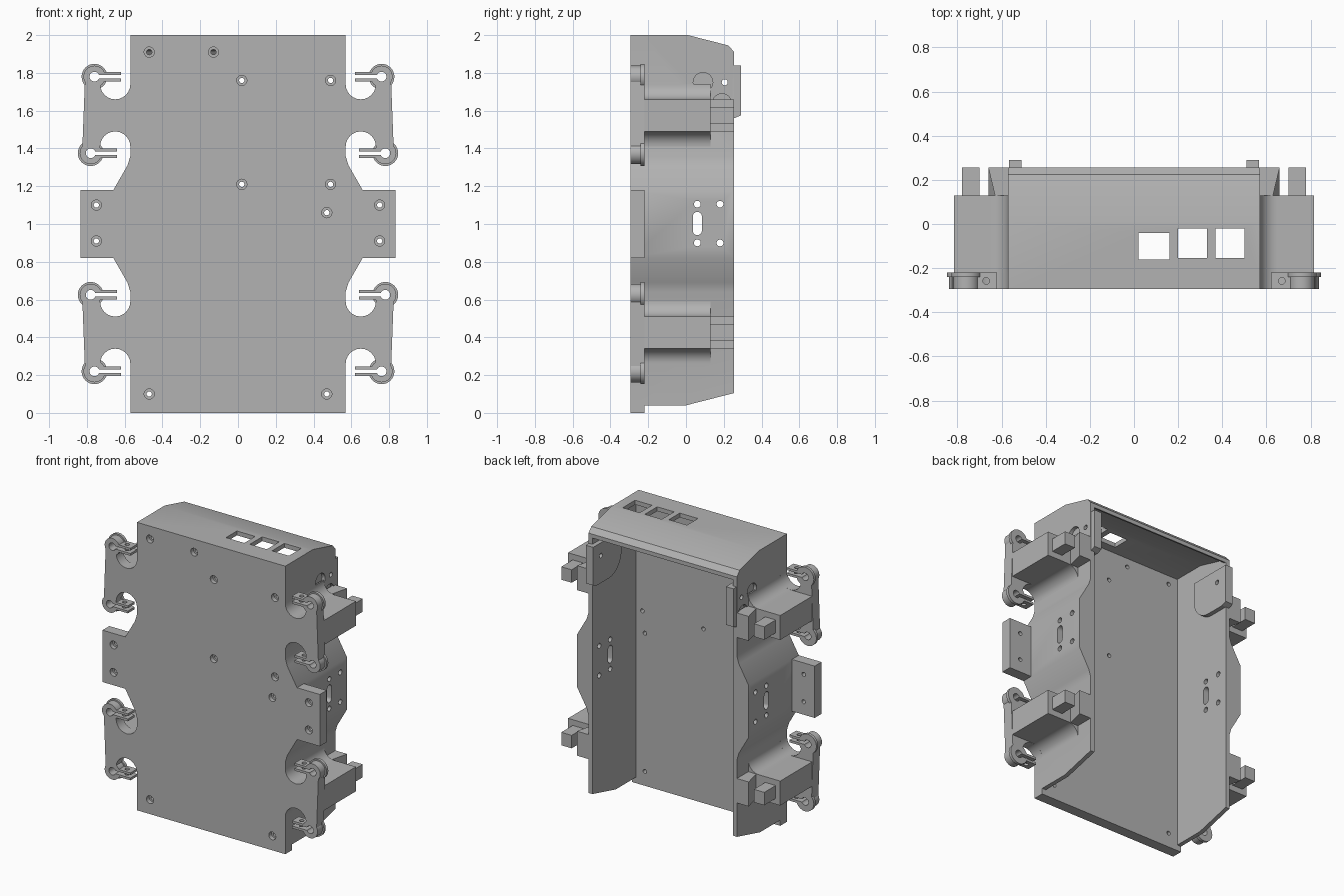
import bpy, bmesh, math
from mathutils import Vector

if "Cube" in bpy.data.objects:
    bpy.data.objects.remove(bpy.data.objects["Cube"], do_unlink=True)

grey = bpy.data.materials.new("matte grey plastic")
grey.use_nodes = True
grey.diffuse_color = (0.45, 0.45, 0.45, 1)
grey.node_tree.nodes["Principled BSDF"].inputs["Base Color"].default_value = grey.diffuse_color

FRONT, FLOOR, RIM = -0.295, -0.22, 0.255
WALL = 0.57


def arc(cx, cy, r, start, end, n=12):
    angles = [math.radians(start + (end - start) * i / n) for i in range(n + 1)]
    return [(cx + r * math.cos(a), cy + r * math.sin(a)) for a in angles]


def circle(cx, cy, r, n=24):
    return arc(cx, cy, r, 0, 360, n)[:-1]


def rect(a0, a1, b0, b1):
    return [(a0, b0), (a1, b0), (a1, b1), (a0, b1)]


def prism(name, outlines, lo, hi, axis="y"):
    """Extrude one or more closed outlines along an axis."""
    place = {"x": lambda a, b, t: (t, a, b),
             "y": lambda a, b, t: (a, t, b),
             "z": lambda a, b, t: (a, b, t)}[axis]
    bm = bmesh.new()
    for pts in outlines:
        face = bm.faces.new([bm.verts.new(place(a, b, lo)) for a, b in pts])
        res = bmesh.ops.extrude_face_region(bm, geom=[face])
        moved = [v for v in res["geom"] if isinstance(v, bmesh.types.BMVert)]
        bmesh.ops.translate(bm, verts=moved, vec=Vector(place(0, 0, hi - lo)))
    bmesh.ops.recalc_face_normals(bm, faces=bm.faces)
    mesh = bpy.data.meshes.new(name)
    bm.to_mesh(mesh)
    bm.free()
    mesh.materials.append(grey)
    obj = bpy.data.objects.new(name, mesh)
    bpy.context.collection.objects.link(obj)
    return obj


def cut(obj, cutter, operation="DIFFERENCE", keep=False):
    mod = obj.modifiers.new("cut", "BOOLEAN")
    mod.operation, mod.solver, mod.object = operation, "EXACT", cutter
    bpy.context.view_layer.objects.active = obj
    bpy.ops.object.modifier_apply(modifier=mod.name)
    if not keep:
        bpy.data.objects.remove(cutter, do_unlink=True)


def mirror(obj, both=False):
    """Mirror left to right, and optionally about the mid height too."""
    if both:
        obj.location.z = 1
    mod = obj.modifiers.new("mirror", "MIRROR")
    mod.use_axis = (True, False, both)
    mod.use_mirror_merge = False


# Main shell: front outline trimmed by the side profile, then hollowed
half = [(WALL, 0), (WALL, 0.64), (0.585, 0.69), (0.66, 0.82),
        (0.66, 1.18), (0.585, 1.31), (WALL, 1.36), (WALL, 2)]
shell = prism("shell", [half + [(-x, z) for x, z in reversed(half)]], FRONT, 0.35)
side = [(FRONT, 0), (FLOOR, 0), (FLOOR, 0.04), (0, 0.04), (RIM, 0.105),
        (RIM, 1.91), (0.225, 1.945), (0.01, 2), (FRONT, 2)]
cut(shell, prism("profile", [side], -1, 1, "x"), "INTERSECT")
hollow = [(FLOOR, -0.1), (0.4, -0.1), (0.4, 1.83), (0.235, 1.89),
          (0.215, 1.915), (0.005, 1.97), (FLOOR, 1.97)]
cut(shell, prism("hollow", [hollow], -0.54, 0.54, "x"))

# Openings in the top
windows = [rect(0.02, 0.16, -0.16, -0.04), rect(0.20, 0.33, -0.155, -0.02),
           rect(0.37, 0.50, -0.155, -0.02)]
cut(shell, prism("windows", windows, 1.8, 2.1, "z"))

# Slot and round holes through the side walls
slot = arc(0.06, 1.04, 0.024, 0, 180) + arc(0.06, 0.965, 0.024, 180, 360)
round_holes = [circle(y, z, 0.018) for y in (0.06, 0.18) for z in (0.9, 1.105)]
ports = [circle(0.09, 1.75, 0.052), circle(0.19, 1.64, 0.05), circle(0.205, 1.75, 0.016)]
cut(shell, prism("side_holes", [slot] + round_holes + ports, -1, 1, "x"))

# Counterbored screw holes in the front plate
screws = [(-0.47, 1.91), (-0.13, 1.91), (0.02, 1.76), (0.49, 1.76), (0.02, 1.21),
          (0.49, 1.21), (0.47, 1.06), (-0.47, 0.1), (0.47, 0.1)]


def drill(obj, spots):
    for radius, depth in ((0.027, FRONT + 0.03), (0.014, FLOOR + 0.05)):
        holes = [circle(x, z, radius) for x, z in spots]
        cut(obj, prism("drill", holes, FRONT - 0.05, depth))


drill(shell, screws)

# Side mounting tabs
tab = prism("side_tab", [rect(0.64, 0.835, 0.82, 1.18)], FRONT, FLOOR)
drill(tab, [(0.75, 1.10), (0.75, 0.91)])
mirror(tab)

# Rounded hinge plates inside the walls with lugs past the rim
plate = ([(0.255, 1.84), (-0.02, 1.84)] + arc(0.12, 1.70, 0.14, 180, 270)
         + [(0.255, 1.56)])
hinge = prism("hinge_plate", [plate], 0.51, 0.545, "x")
cut(hinge, prism("pin_hole", [circle(0.205, 1.75, 0.016)], 0.4, 0.7, "x"))
mirror(hinge)
lug = prism("hinge_lug", [[(0.255, 1.84), (0.255, 1.56), (0.29, 1.575), (0.29, 1.84)]],
            0.51, 0.567, "x")
mirror(lug)

# Arms, in heights relative to the middle
upper = arc(0.65, 0.74, 0.08, 180, 270)
lower = arc(0.65, 0.41, 0.08, 90, 180)
root = [(0.56, 0.41), (0.56, 0.74)]
arm = prism("arm", [upper + [(0.815, 0.66), (0.815, 0.49)] + lower + root], FLOOR, 0.13)
mirror(arm, True)
gusset = prism("arm_gusset", [[(0.56, 0.13), (0.63, 0.13), (0.66, RIM), (0.56, RIM)]],
               0.49, 0.66, "z")
mirror(gusset, True)
peg = prism("arm_peg", [rect(0.70, 0.78, 0.53, 0.62)], 0.12, RIM)
mirror(peg, True)

# Front hook plate, round bosses, flanges and clip bars at each arm
hook = (arc(0.65, 0.74, 0.08, 180, 360) + [(0.73, 0.78), (0.81, 0.77), (0.825, 0.38),
        (0.73, 0.38)] + arc(0.65, 0.41, 0.08, 0, 180) + root)
pieces = [prism("hook_plate", [hook], FRONT, FLOOR)]
clips = [(0.76, 0.78), (0.78, 0.375)]
for cx, cz in clips:
    pieces += [
        prism("clip_boss", [circle(cx, cz, 0.058, 32)], FRONT, -0.235),
        prism("clip_flange", [circle(cx, cz, 0.068, 32)], -0.24, FLOOR),
        prism("clip_bars", [rect(cx - 0.14, cx - 0.02, cz + s - 0.008, cz + s + 0.008)
                            for s in (-0.018, 0.018)], FRONT, FLOOR)]
for cx, cz in clips:
    cutters = [prism("bore", [circle(cx, cz, 0.026)], -0.4, -0.1),
               prism("gap", [rect(cx - 0.15, cx, cz - 0.01, cz + 0.01)], -0.4, -0.1),
               prism("pin", [circle(cx - 0.09, -0.258, 0.015)], cz - 0.03, cz + 0.03, "z")]
    for cutter in cutters:
        for piece in pieces:
            cut(piece, cutter, keep=True)
        bpy.data.objects.remove(cutter, do_unlink=True)
for piece in pieces:
    mirror(piece, True)

# Smooth the curved surfaces, keep the corners crisp
parts = [shell, tab, hinge, lug, arm, gusset, peg] + pieces
bpy.ops.object.select_all(action="DESELECT")
for obj in parts:
    obj.select_set(True)
bpy.context.view_layer.objects.active = shell
bpy.ops.object.shade_smooth_by_angle(angle=math.radians(30))
